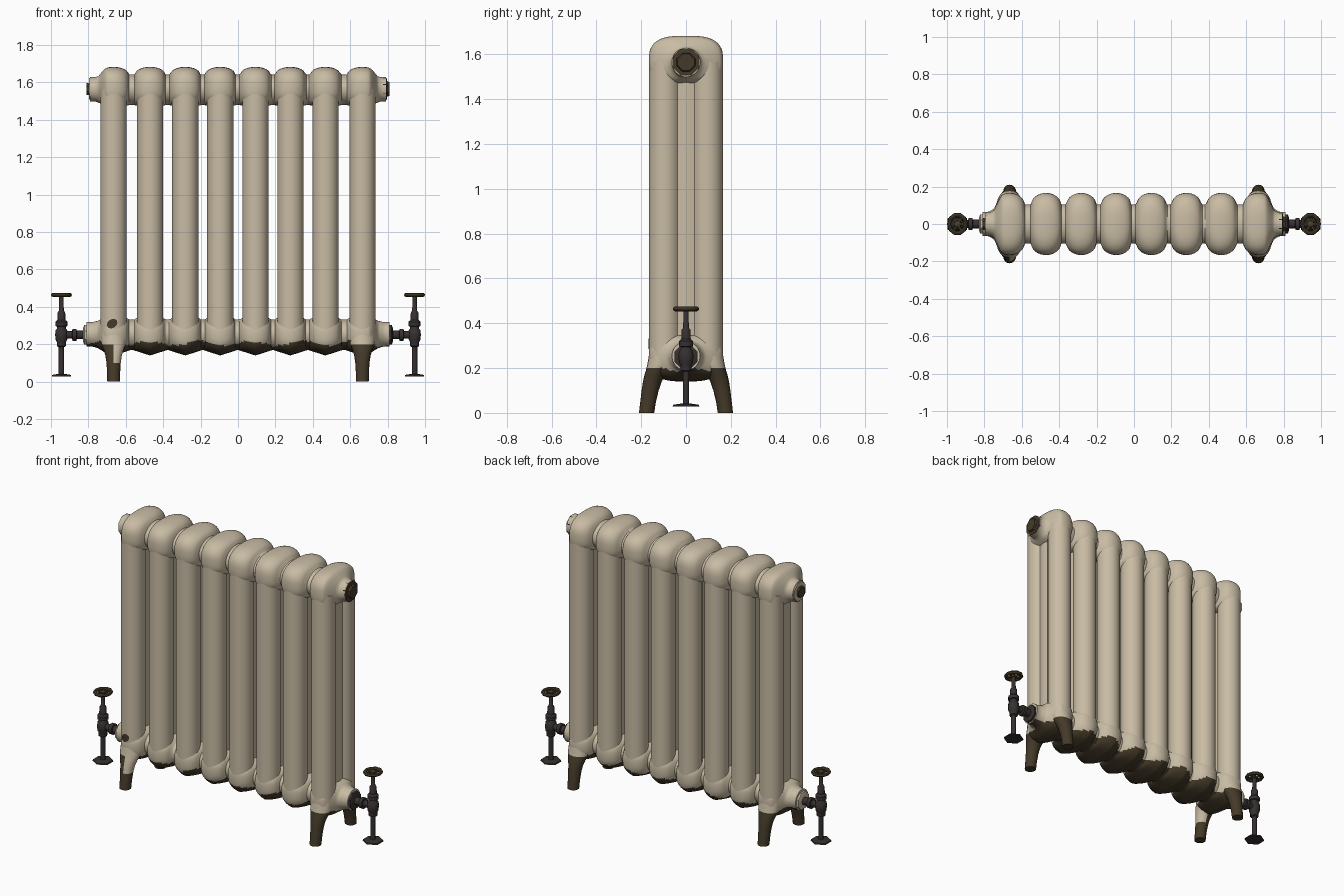
import bpy, bmesh, math
from mathutils import Vector

cube = bpy.data.objects.get("Cube")
if cube:
    bpy.data.objects.remove(cube, do_unlink=True)


def material(name, rgb):
    m = bpy.data.materials.new(name)
    m.use_nodes = True
    col = (*rgb, 1)
    m.diffuse_color = col
    b = m.node_tree.nodes["Principled BSDF"]
    b.inputs["Base Color"].default_value = col
    b.inputs["Roughness"].default_value = 0.7
    return m


CREAM = material("cream enamel", (0.58, 0.50, 0.37))
RUST = material("brown rust", (0.058, 0.042, 0.022))
IRON = material("dark iron", (0.038, 0.030, 0.030))
BRASS = material("aged brass", (0.070, 0.053, 0.024))


def smooth(ob):
    bpy.ops.object.select_all(action='DESELECT')
    ob.select_set(True)
    bpy.context.view_layer.objects.active = ob
    bpy.ops.object.shade_smooth_by_angle(angle=math.radians(40))


def loft(name, rings, mats, rule=None):
    """Skin a list of equal rings and cap both ends; rule picks the colour."""
    bm = bmesh.new()
    loops = [[bm.verts.new(p) for p in ring] for ring in rings]
    n = len(loops[0])
    for a, b in zip(loops, loops[1:]):
        for i in range(n):
            j = (i + 1) % n
            bm.faces.new((a[i], a[j], b[j], b[i]))
    bm.faces.new(loops[0])
    bm.faces.new(loops[-1])
    bmesh.ops.recalc_face_normals(bm, faces=bm.faces)
    if rule:
        for f in bm.faces:
            f.material_index = 1 if rule(f.calc_center_median()) else 0
    me = bpy.data.meshes.new(name)
    bm.to_mesh(me)
    bm.free()
    ob = bpy.data.objects.new(name, me)
    bpy.context.collection.objects.link(ob)
    for m in mats:
        me.materials.append(m)
    smooth(ob)
    return ob


def lathe(name, profile, origin, mat, sides=16, axis='Z', flip=1):
    """Turn (radius, distance) pairs around z or along x."""
    o = Vector(origin)
    rings = []
    for r, h in profile:
        ring = []
        for i in range(sides):
            a = 2 * math.pi * (i + 0.5) / sides
            c, s = r * math.cos(a), r * math.sin(a)
            ring.append(o + (Vector((c, s, h)) if axis == 'Z' else Vector((flip * h, c, s))))
        rings.append(ring)
    return loft(name, rings, [mat])


CENTRES = [-0.665, -0.47, -0.282, -0.095, 0.093, 0.28, 0.467, 0.665]
LOBE_Y, LOBE_R = 0.095, 0.07
TOP_Z, BOTTOM_Z = 1.565, 0.255


# Columns: front and back tubes joined by a ribbed web
def column_outline():
    quarter = [(LOBE_R * math.sin(a), LOBE_Y + LOBE_R * math.cos(a))
               for a in (math.radians(145 * i / 12) for i in range(13))]
    quarter += [(0.043, 0.02), (0.046, 0)]
    right = quarter + [(x, -y) for x, y in reversed(quarter[:-1])]
    return right + [(-x, y) for x, y in reversed(right[1:-1])]


outline = column_outline()
for k, cx in enumerate(CENTRES):
    loft(f"column_{k + 1}",
         [[(cx + x, y, z) for x, y in outline] for z in (BOTTOM_Z, TOP_Z)], [CREAM])


# Headers: horizontal tubes swelling at each column
def header(name, zc, end, hump_up, hump_down, rule, mats):
    rings, steps, sides = [], 220, 48
    for i in range(steps + 1):
        x = -end + 2 * end * i / steps
        d = min(abs(x - c) for c in CENTRES)
        bell = math.sqrt(max(0, 1 - (d / 0.08) ** 2))
        peak = max(0, 1 - d / 0.094)
        t = min(1, max(0, (abs(x) - 0.70) / (end - 0.715)))
        t = t * t * (3 - 2 * t)
        ry = (0.103 + 0.063 * bell) * (1 - t) + 0.063 * t
        up = (0.078 + hump_up * bell) * (1 - t) + 0.063 * t
        down = (0.085 + hump_down * peak) * (1 - t) + 0.066 * t
        e = 2 / (2 + bell * (1 - t))
        ring = []
        for j in range(sides):
            a = 2 * math.pi * j / sides
            c, s = math.cos(a), math.sin(a)
            rz = up if s > 0 else down
            ring.append((x, math.copysign(abs(c) ** e, c) * ry,
                         zc + math.copysign(abs(s) ** e, s) * rz))
        rings.append(ring)
    return loft(name, rings, mats, rule)


def rusty(p):
    return p.z < 0.203 + 0.012 * math.sin(p.x * 23) + 0.006 * math.sin(p.y * 40)


header("top_header", TOP_Z, 0.79, 0.04, 0.015, None, [CREAM])
header("bottom_header", BOTTOM_Z, 0.81, 0.015, 0.03, rusty, [CREAM, RUST])

# Feet: splayed tapering legs under the end columns
LEG = [(0, 0.176, 0.034, 0.034), (0.05, 0.169, 0.035, 0.035), (0.1, 0.160, 0.038, 0.038),
       (0.14, 0.150, 0.044, 0.042), (0.17, 0.139, 0.053, 0.046), (0.2, 0.124, 0.064, 0.052),
       (0.22, 0.112, 0.068, 0.060), (0.26, 0.098, 0.069, 0.067)]


def bare_leg(p):
    chipped = p.x < 0 and p.y < 0 and p.x > -0.665 and p.z > 0.1
    return p.z < 0.21 and not chipped


for sx, side in ((1, "left"), (-1, "right")):
    for sy, end in ((-1, "front"), (1, "back")):
        rings = [[(sx * 0.665 + rx * math.cos(a), sy * y + ry * math.sin(a), z)
                  for a in (2 * math.pi * i / 20 for i in range(20))]
                 for z, y, rx, ry in LEG]
        loft(f"{end}_{side}_foot", rings, [CREAM, RUST], bare_leg)

# Plugs closing the top header
lathe("top_left_plug", [(0.064, 0.775), (0.064, 0.795), (0.045, 0.797), (0.04, 0.81)],
      (0, 0, TOP_Z), RUST, 8, 'X', 1)
lathe("top_right_plug", [(0.062, 0.775), (0.062, 0.797)], (0, 0, TOP_Z), CREAM, 8, 'X', -1)
lathe("top_right_plug_tip", [(0.035, 0.79), (0.035, 0.81)], (0, 0, TOP_Z), RUST, 8, 'X', -1)

# Valves at both ends of the bottom header
VALVE = [(0.015, 0.035), (0.015, 0.185), (0.025, 0.19), (0.025, 0.21), (0.032, 0.225),
         (0.035, 0.25), (0.032, 0.275), (0.024, 0.285), (0.024, 0.295), (0.033, 0.297),
         (0.033, 0.32), (0.022, 0.33), (0.021, 0.37), (0.013, 0.38), (0.012, 0.462)]
UNION = [(0.024, 0.82), (0.024, 0.862), (0.034, 0.864), (0.034, 0.885), (0.021, 0.887),
         (0.021, 0.94)]
for s, side in ((1, "left"), (-1, "right")):
    vx = s * 0.944
    lathe(f"{side}_valve_body", VALVE, (vx, 0, 0), IRON, 12)
    lathe(f"{side}_floor_flange", [(0.06, 0.028), (0.058, 0.036), (0.02, 0.042)],
          (vx, 0, 0), IRON, 6)
    lathe(f"{side}_valve_union", UNION, (0, 0, 0.25), IRON, 12, 'X', s)
    lathe(f"{side}_header_nut", [(0.056, 0.80), (0.056, 0.822), (0.04, 0.828)],
          (0, 0, 0.25), IRON if s > 0 else CREAM, 8, 'X', s)
    # Handwheel with hub and crossed spokes
    bpy.ops.mesh.primitive_torus_add(major_radius=0.045, minor_radius=0.011,
                                     major_segments=10, minor_segments=8,
                                     location=(vx, 0, 0.464))
    rim = bpy.context.object
    rim.name = f"{side}_handwheel_rim"
    rim.scale.y = 1.1
    rim.data.materials.append(BRASS)
    smooth(rim)
    lathe(f"{side}_handwheel_hub", [(0.018, 0.452), (0.018, 0.47), (0.01, 0.474)],
          (vx, 0, 0), BRASS, 8)
    for k in range(3):
        bpy.ops.mesh.primitive_cube_add(size=1, location=(vx, 0, 0.463),
                                        rotation=(0, 0, k * math.pi / 3))
        spoke = bpy.context.object
        spoke.name = f"{side}_handwheel_spoke_{k + 1}"
        spoke.scale = (0.088, 0.01, 0.008)
        spoke.data.materials.append(BRASS)

# Rust chip wrapped on the front of the right end column
chip = []
for r in (1, 0.5, 0.05):
    ring = []
    for i in range(14):
        a = 2 * math.pi * i / 14
        dx = -0.008 + 0.028 * r * math.cos(a)
        dz = r * (0.025 * math.sin(a) + 0.006 * math.cos(a))
        ring.append((CENTRES[0] + dx, -LOBE_Y - math.sqrt(0.073 ** 2 - dx * dx), 0.31 + dz))
    chip.append(ring)
loft("rust_chip", chip, [RUST])
